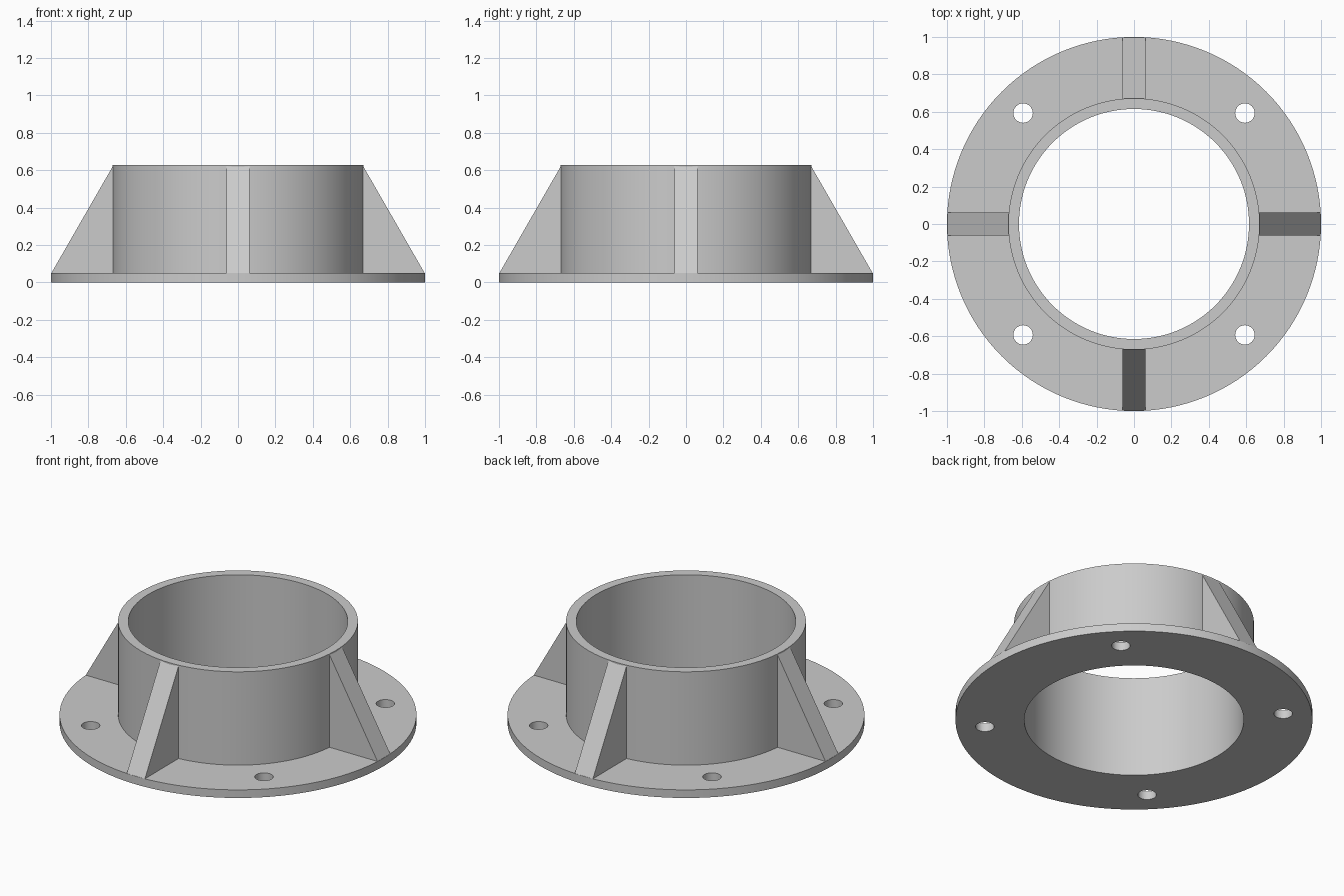
import bpy
import bmesh
from math import pi, cos, sin, radians
from mathutils import Matrix

BORE, COLLAR, RIM = 0.615, 0.672, 1.0
PLATE, TOP = 0.05, 0.627
RIB_HALF = 0.062
SEGMENTS = 128

cube = bpy.data.objects.get("Cube")
if cube:
    bpy.data.objects.remove(cube, do_unlink=True)

metal = bpy.data.materials.new("grey metal")
metal.use_nodes = True
grey = (0.6, 0.6, 0.6, 1)
metal.diffuse_color = grey
metal.node_tree.nodes["Principled BSDF"].inputs["Base Color"].default_value = grey


def make_object(name, bm):
    bmesh.ops.recalc_face_normals(bm, faces=bm.faces)
    mesh = bpy.data.meshes.new(name)
    bm.to_mesh(mesh)
    bm.free()
    mesh.materials.append(metal)
    obj = bpy.data.objects.new(name, mesh)
    bpy.context.collection.objects.link(obj)
    return obj


# Flanged collar: closed profile turned around z
bm = bmesh.new()
profile = [(BORE, 0), (RIM, 0), (RIM, PLATE), (COLLAR, PLATE), (COLLAR, TOP), (BORE, TOP)]
rings = []
for i in range(SEGMENTS):
    a = 2 * pi * i / SEGMENTS
    rings.append([bm.verts.new((r * cos(a), r * sin(a), z)) for r, z in profile])
for i, ring in enumerate(rings):
    after = rings[(i + 1) % SEGMENTS]
    for j in range(len(profile)):
        k = (j + 1) % len(profile)
        bm.faces.new((ring[j], after[j], after[k], ring[k]))
collar = make_object("flanged_collar", bm)

# Four bolt holes on the diagonals
bm = bmesh.new()
for x in (-0.593, 0.593):
    for y in (-0.593, 0.593):
        bmesh.ops.create_cone(bm, cap_ends=True, segments=32, radius1=0.052, radius2=0.052,
                              depth=0.3, matrix=Matrix.Translation((x, y, 0)))
cutter = make_object("bolt_hole_cutter", bm)
cutter.hide_render = True
cut = collar.modifiers.new("bolt holes", "BOOLEAN")
cut.object = cutter
cut.operation = "DIFFERENCE"
cut.solver = "EXACT"
bpy.context.view_layer.objects.active = collar
collar.select_set(True)
bpy.ops.object.modifier_apply(modifier=cut.name)
bpy.data.objects.remove(cutter, do_unlink=True)
bpy.ops.object.shade_smooth_by_angle(angle=radians(30))

# Sloping support ribs, one per side
outline = [(0.65, PLATE), (0.998, PLATE), (0.669, 0.622), (0.65, 0.622)]
for i, side in enumerate(("left", "back", "right", "front")):
    bm = bmesh.new()
    face = bm.faces.new([bm.verts.new((r, -RIB_HALF, z)) for r, z in outline])
    grown = bmesh.ops.extrude_face_region(bm, geom=[face])["geom"]
    moved = [v for v in grown if isinstance(v, bmesh.types.BMVert)]
    bmesh.ops.translate(bm, verts=moved, vec=(0, 2 * RIB_HALF, 0))
    bmesh.ops.rotate(bm, verts=bm.verts, matrix=Matrix.Rotation(i * pi / 2, 3, "Z"))
    make_object(side + "_rib", bm)
